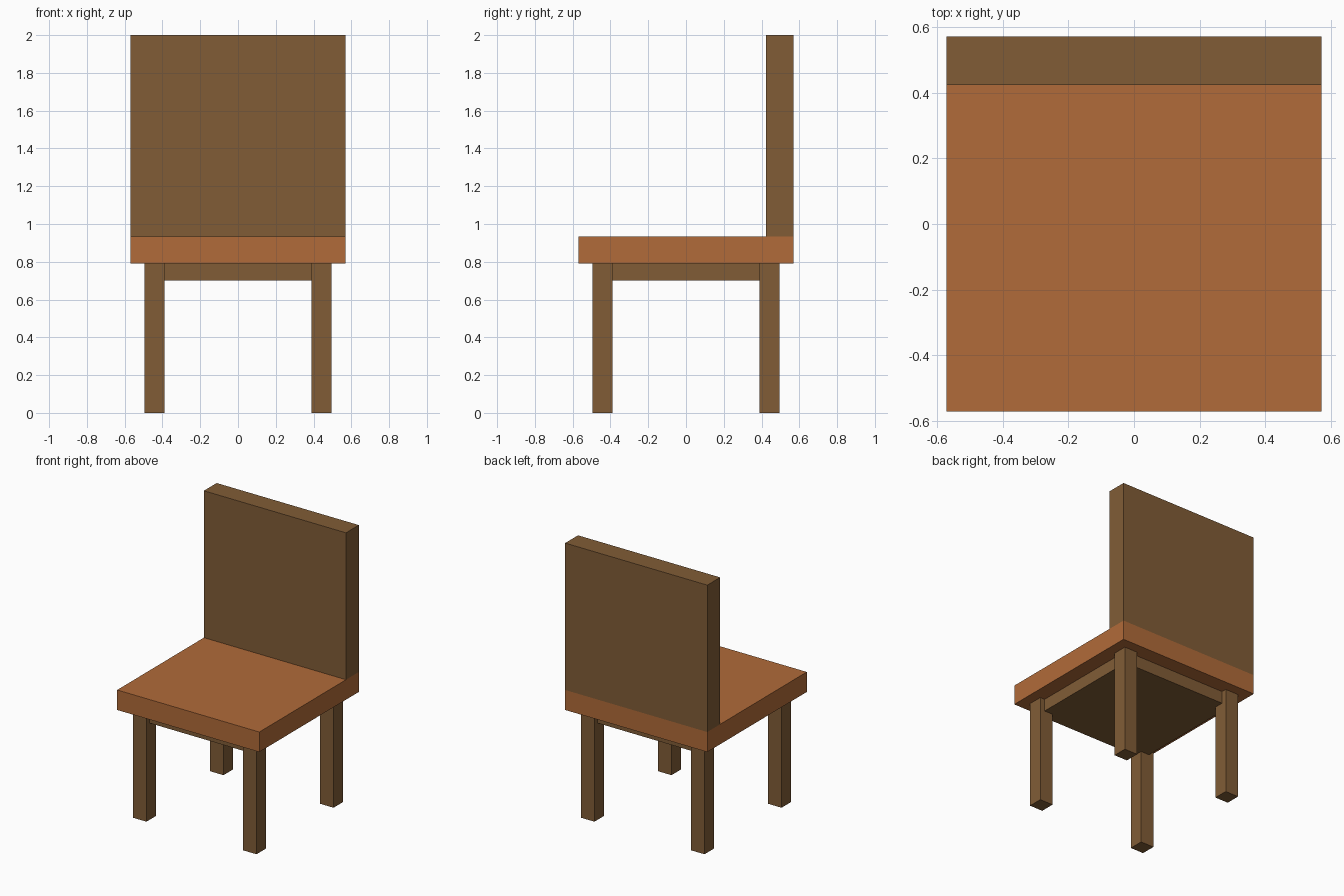
import bpy

if "Cube" in bpy.data.objects:
    bpy.data.objects.remove(bpy.data.objects["Cube"])


def material(name, color):
    mat = bpy.data.materials.new(name)
    mat.diffuse_color = color
    mat.use_nodes = True
    mat.node_tree.nodes["Principled BSDF"].inputs["Base Color"].default_value = mat.diffuse_color
    return mat


def box(name, lo, hi, mat):
    """Axis-aligned box between two opposite corners."""
    centre = [(a + b) / 2 for a, b in zip(lo, hi)]
    bpy.ops.mesh.primitive_cube_add(size=1, location=centre)
    obj = bpy.context.object
    obj.name = name
    obj.scale = [b - a for a, b in zip(lo, hi)]
    bpy.ops.object.transform_apply(location=False, rotation=False, scale=True)
    obj.data.materials.append(mat)
    return obj


wood = material("dark_wood", (0.22, 0.108, 0.037, 1))
orange = material("seat_wood", (0.44, 0.147, 0.041, 1))

SEAT = 0.57          # half width of seat
UNDER, TOP = 0.79, 0.935
LEG_IN, LEG_OUT = 0.388, 0.495
FRAME = 0.457        # half width of under-seat frame

# Seat and backrest
box("seat", (-SEAT, -SEAT, UNDER), (SEAT, SEAT, TOP), orange)
box("backrest", (-SEAT, 0.423, TOP), (SEAT, SEAT, 2.0), wood)

# Solid frame block under the seat, set in from the leg faces
box("under_seat_frame", (-FRAME, -FRAME, 0.70), (FRAME, FRAME, UNDER), wood)

# Four square legs
for y_name, sy in (("front", -1), ("back", 1)):
    for x_name, sx in (("left", -1), ("right", 1)):
        xs = sorted((sx * LEG_IN, sx * LEG_OUT))
        ys = sorted((sy * LEG_IN, sy * LEG_OUT))
        box(f"{y_name}_{x_name}_leg", (xs[0], ys[0], 0), (xs[1], ys[1], UNDER), wood)
